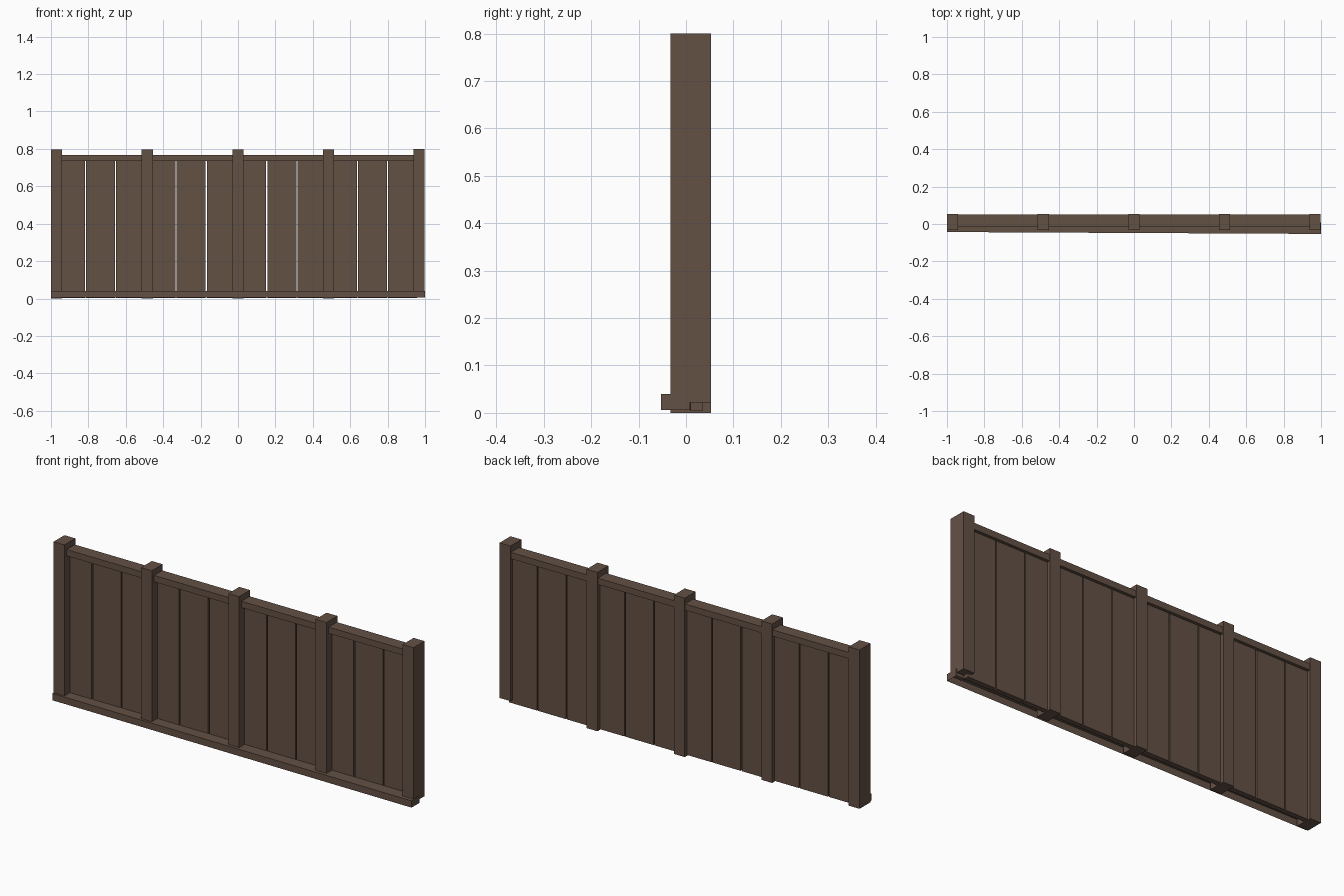
import bpy, bmesh
from mathutils import Matrix, Vector

if "Cube" in bpy.data.objects:
    bpy.data.objects.remove(bpy.data.objects["Cube"])

wood = bpy.data.materials.new("brown_wood")
wood.diffuse_color = (0.127, 0.082, 0.060, 1)
wood.use_nodes = True
wood.node_tree.nodes["Principled BSDF"].inputs["Base Color"].default_value = wood.diffuse_color


def box(name, x, y, z, turn=0.0, open_bottom=False):
    """Box from (min, max) ranges, optionally turned about z and open below."""
    bm = bmesh.new()
    bmesh.ops.create_cube(bm, size=1)
    if open_bottom:
        bm.normal_update()
        low = [f for f in bm.faces if f.normal.z < -0.5]
        bmesh.ops.delete(bm, geom=low, context='FACES_ONLY')
    size = Vector((x[1] - x[0], y[1] - y[0], z[1] - z[0]))
    bmesh.ops.scale(bm, vec=size, verts=bm.verts)
    bmesh.ops.rotate(bm, cent=(0, 0, 0), matrix=Matrix.Rotation(turn, 3, 'Z'), verts=bm.verts)
    me = bpy.data.meshes.new(name)
    bm.to_mesh(me)
    bm.free()
    me.materials.append(wood)
    ob = bpy.data.objects.new(name, me)
    ob.location = (sum(x) / 2, sum(y) / 2, sum(z) / 2)
    bpy.context.collection.objects.link(ob)
    return ob


# Five upright posts; the right end one sits slightly higher
for i, cx in enumerate((-0.97, -0.485, 0.0, 0.484, 0.967)):
    z = (0.022, 0.8) if i == 4 else (0.0, 0.797)
    box(f"post_{i + 1}", (cx - 0.03, cx + 0.03), (-0.033, 0.053), z)

# Twelve vertical boards with thin gaps
pitch, start = 0.1615, -0.977
for i in range(12):
    x0 = start + i * pitch
    box(f"board_{i + 1}", (x0 + 0.003, x0 + pitch - 0.003), (0.010, 0.035), (0.004, 0.745))

# Top rail
box("top_rail", (-0.96, 0.96), (-0.015, 0.050), (0.735, 0.767))

# Bottom rail: slightly skewed, hollow underneath
box("bottom_rail", (-1.0, 1.0), (-0.048, 0.013), (0.006, 0.040), turn=-0.005, open_bottom=True)
